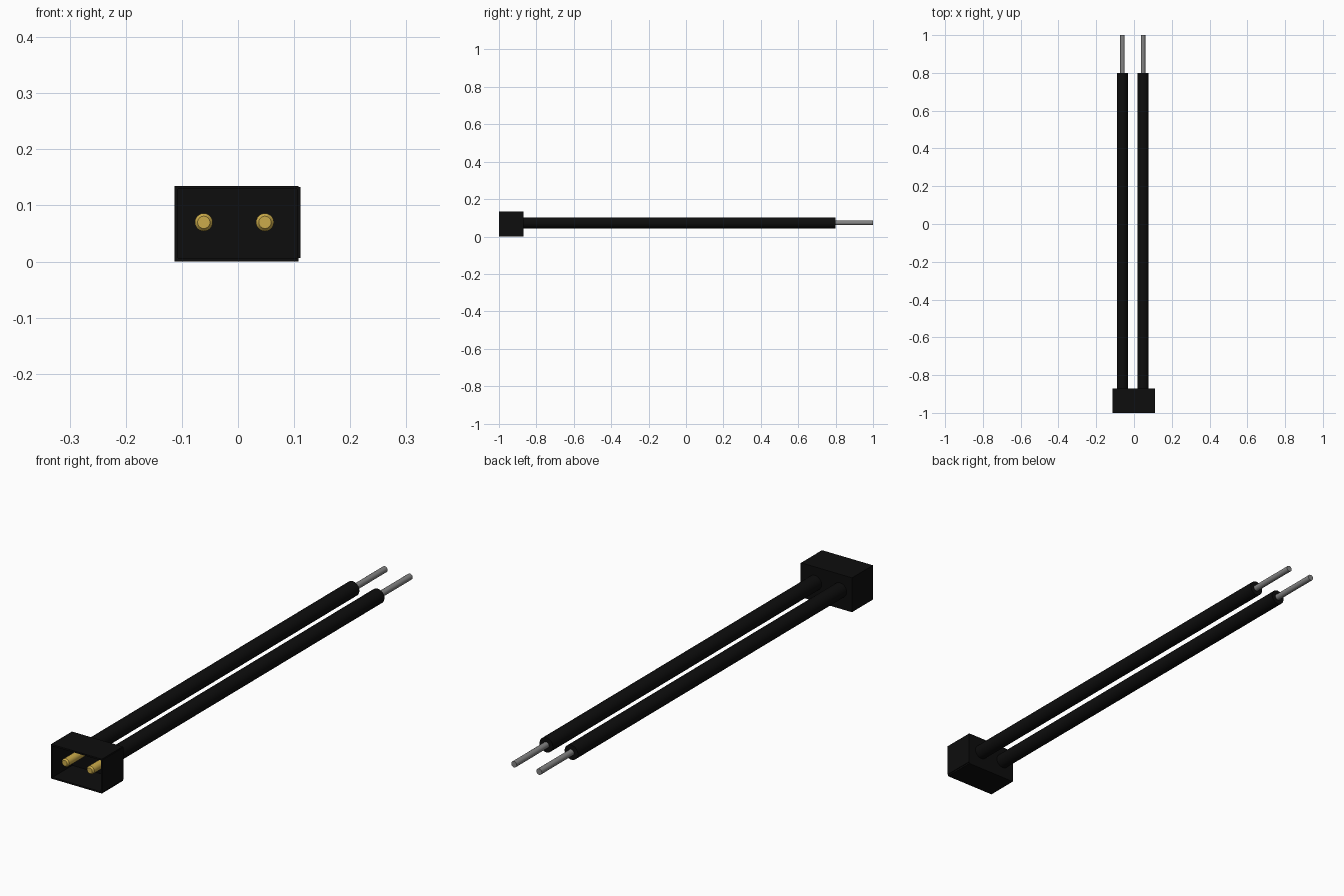
import bpy
import bmesh
import math
from mathutils import Matrix, Vector

cube = bpy.data.objects.get("Cube")
if cube:
    bpy.data.objects.remove(cube, do_unlink=True)


def material(name, color, metallic=0.0):
    mat = bpy.data.materials.new(name)
    mat.use_nodes = True
    mat.diffuse_color = (*color, 1)
    mat.node_tree.nodes["Principled BSDF"].inputs["Base Color"].default_value = (*color, 1)
    return mat


BLACK = material("black plastic", (0.004, 0.004, 0.004))
GOLD = material("gold contact", (0.6, 0.41, 0.07))
TIN = material("tinned wire", (0.23, 0.23, 0.23))


def add_object(name, bm, mat):
    bmesh.ops.recalc_face_normals(bm, faces=bm.faces)
    mesh = bpy.data.meshes.new(name)
    bm.to_mesh(mesh)
    bm.free()
    mesh.materials.append(mat)
    obj = bpy.data.objects.new(name, mesh)
    bpy.context.collection.objects.link(obj)
    return obj


def plate(name, low, high, mat):
    low, high = Vector(low), Vector(high)
    bm = bmesh.new()
    bmesh.ops.create_cube(bm, size=1, matrix=Matrix.Translation((low + high) / 2)
                          @ Matrix.Diagonal((*(high - low), 1)))
    return add_object(name, bm, mat)


def rod(name, x, z, profile, mat, sides=24):
    """Closed round rod along y from (y, radius) stations."""
    bm = bmesh.new()
    rings = []
    for y, r in profile:
        angles = [math.tau * i / sides for i in range(sides)]
        rings.append([bm.verts.new((x + r * math.cos(a), y, z + r * math.sin(a)))
                      for a in angles])
    for a, b in zip(rings, rings[1:]):
        for i in range(sides):
            j = (i + 1) % sides
            bm.faces.new((a[i], a[j], b[j], b[i]))
    bm.faces.new(rings[0])
    bm.faces.new(rings[-1])
    obj = add_object(name, bm, mat)
    bpy.ops.object.select_all(action="DESELECT")
    obj.select_set(True)
    bpy.context.view_layer.objects.active = obj
    bpy.ops.object.shade_smooth_by_angle(angle=math.radians(35))
    return obj


# Connector housing: a thin walled box, open at the front
FRONT, BACK, TOP = -1.0, -0.87, 0.135
WALL = 0.006
LEFT, RIGHT = 0.111, -0.113
plate("housing_bottom", (RIGHT, FRONT, 0), (0.108, BACK, WALL), BLACK)
plate("housing_top", (RIGHT, FRONT, TOP - WALL), (0.108, BACK, TOP), BLACK)
plate("housing_right_wall", (RIGHT, FRONT, WALL), (RIGHT + WALL, BACK, TOP - WALL), BLACK)
plate("housing_left_wall", (LEFT - WALL, FRONT, WALL), (LEFT, BACK, TOP - 0.002), BLACK)
plate("housing_back", (RIGHT + WALL, BACK - WALL, WALL), (LEFT - WALL, BACK, TOP - WALL), BLACK)

# Contact pin, insulated wire and bare wire end on each side
for side, x in (("right", -0.061), ("left", 0.048)):
    rod(side + "_pin", x, 0.07,
        [(-0.99, 0.011), (-0.984, 0.016), (BACK - 0.002, 0.016)], GOLD)
    rod(side + "_insulation", x, 0.073, [(BACK - 0.003, 0.029), (0.8, 0.029)], BLACK)
    rod(side + "_bare_wire", x, 0.073, [(0.78, 0.012), (1.0, 0.012)], TIN, 16)
